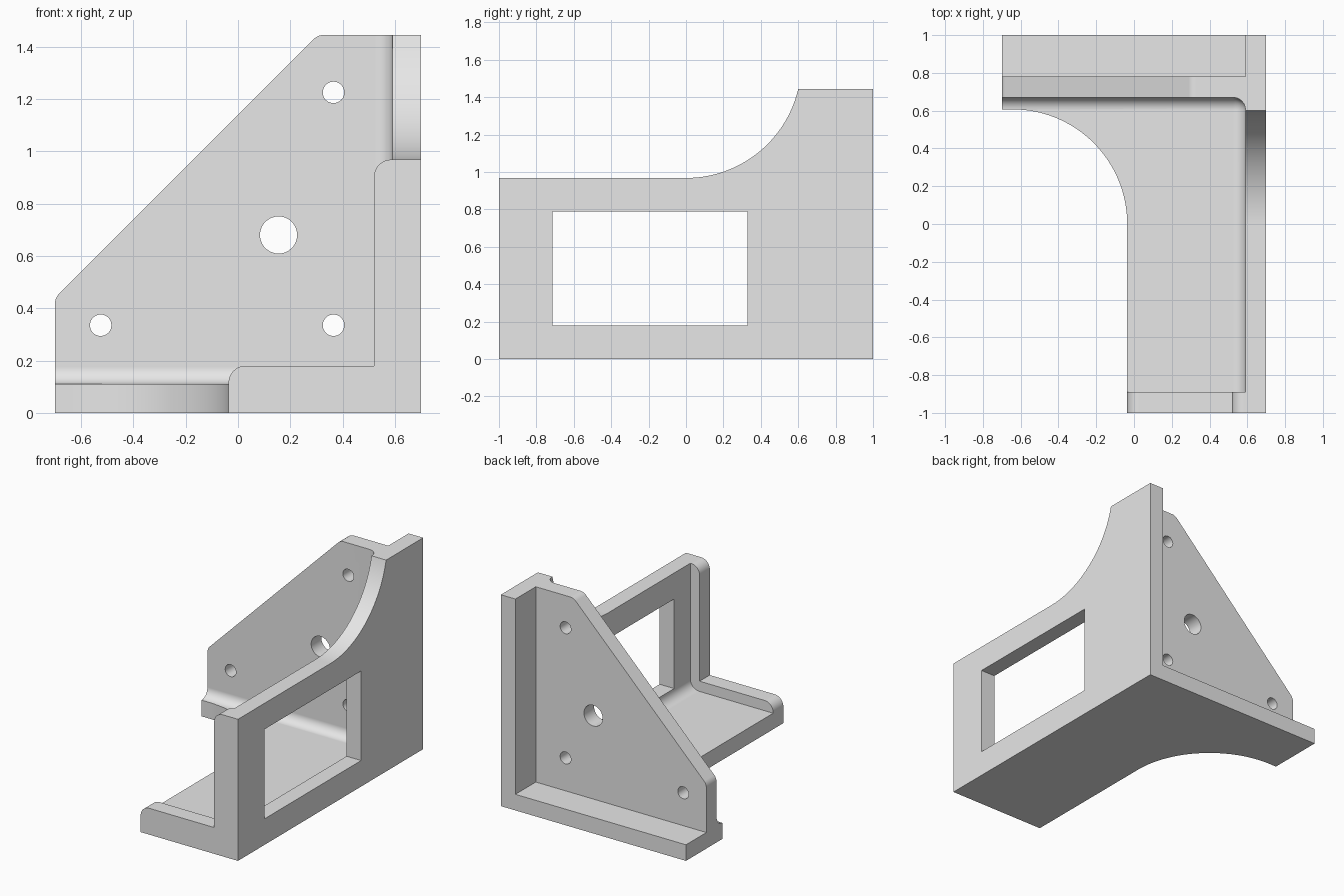
import bpy, bmesh
from math import cos, sin, radians

if "Cube" in bpy.data.objects:
    bpy.data.objects.remove(bpy.data.objects["Cube"], do_unlink=True)

W, D, H = 0.70, 1.0, 1.445      # half width, half depth, height
WALL, FLOOR = 0.59, 0.11        # inner faces of side wall and base
FRONT, BACK = 0.67, 0.78        # faces of the upright plate
LIP = -0.89                     # rear face of the front rib
FAR = 2.0                       # overshoot for cutters


def arc(cx, cy, r, a, b, n):
    """Points on a circular arc from angle a to angle b, in degrees."""
    angles = [radians(a + (b - a) * i / n) for i in range(n + 1)]
    return [(cx + r * cos(t), cy + r * sin(t)) for t in angles]


def rect(x0, x1, y0, y1):
    return [(x0, y0), (x1, y0), (x1, y1), (x0, y1)]


def prism(name, profile, axis, lo, hi):
    """Extrude a 2D profile along an axis between lo and hi."""
    place = {"x": lambda u, v, t: (t, u, v),
             "y": lambda u, v, t: (u, t, v),
             "z": lambda u, v, t: (u, v, t)}[axis]
    bm = bmesh.new()
    face = bm.faces.new([bm.verts.new(place(u, v, lo)) for u, v in profile])
    ext = bmesh.ops.extrude_face_region(bm, geom=[face])
    moved = [g for g in ext["geom"] if isinstance(g, bmesh.types.BMVert)]
    bmesh.ops.translate(bm, verts=moved, vec=place(0, 0, hi - lo))
    bmesh.ops.recalc_face_normals(bm, faces=bm.faces)
    mesh = bpy.data.meshes.new(name)
    bm.to_mesh(mesh)
    bm.free()
    obj = bpy.data.objects.new(name, mesh)
    bpy.context.collection.objects.link(obj)
    return obj


# Solid block that the bracket is cut from
bracket = prism("corner_bracket", rect(-W, W, -D, D), "z", 0, H)

# Front pocket, rounded where base, wall and plate meet
pocket = prism("front_pocket", rect(-FAR, WALL, LIP, FRONT), "z", FLOOR, FAR)
bm = bmesh.new()
bm.from_mesh(pocket.data)
corner = min(bm.verts, key=lambda v: v.co.z - v.co.x - v.co.y)
bmesh.ops.bevel(bm, geom=list(corner.link_edges), offset=0.066, segments=8,
                profile=0.5, affect="EDGES")
bm.to_mesh(pocket.data)
bm.free()

# Open space behind the plate
rear = prism("rear_pocket", rect(-FAR, WALL, BACK, FAR), "z", FLOOR, FAR)

# L-shaped front rib with rounded ends
r = 0.065
rib_top = 0.18
rib = prism("rib_cutter",
            [(-FAR, rib_top - r)] + arc(-0.036 + r, rib_top - r, r, 180, 90, 10)
            + [(0.52, rib_top)] + arc(0.52 + r, 0.968 - r, r, 180, 90, 10)
            + [(0.52 + r, FAR), (-FAR, FAR)], "y", -FAR, LIP + 0.04)

# Curved outline of the base
base = prism("base_outline_cutter",
             [(-0.036, -FAR)] + arc(-0.036 - 0.607, 0, 0.607, 0, 90, 32)
             + [(-FAR, 0.607), (-FAR, -FAR)], "z", -1, FAR)

# Swept upper outline of the side wall
wall = prism("wall_outline_cutter",
             [(-FAR, 0.968)] + arc(0, 0.968 + 0.616, 0.616, -90, 0, 32)
             + [(0.616, FAR), (-FAR, FAR)], "x", -FAR, FAR)

# Sloping edge of the plate with softened corners
slope = prism("slope_cutter",
              [(-FAR, 0.415)] + arc(-W + 0.06, 0.415, 0.06, 180, 135, 6)
              + arc(0.33, H - 0.06, 0.06, 135, 90, 6)
              + [(0.33, FAR), (-FAR, FAR)], "y", -FAR, FAR)

# Window in the side wall
window = prism("window_cutter", rect(-0.715, 0.33, 0.178, 0.79), "x", 0.5, 1)

# Bolt holes and centre hole in the plate
holes = [prism("hole_cutter", arc(x, z, rad, 0, 350, 35), "y", 0.5, 0.9)
         for x, z, rad in [(0.365, 1.225, 0.041), (0.365, 0.335, 0.041),
                           (-0.525, 0.335, 0.041), (0.155, 0.68, 0.071)]]

# Apply all cuts, then remove the cutters
bpy.ops.object.select_all(action="DESELECT")
bpy.context.view_layer.objects.active = bracket
bracket.select_set(True)
for cutter in [pocket, rear, rib, base, wall, slope, window] + holes:
    cutter.hide_render = True
    mod = bracket.modifiers.new("cut", "BOOLEAN")
    mod.operation = "DIFFERENCE"
    mod.solver = "EXACT"
    mod.object = cutter
    bpy.ops.object.modifier_apply(modifier=mod.name)
    bpy.data.objects.remove(cutter, do_unlink=True)

# Plain grey finish
grey = bpy.data.materials.new("light_grey")
grey.use_nodes = True
colour = (0.8, 0.8, 0.8, 1)
grey.diffuse_color = colour
grey.node_tree.nodes["Principled BSDF"].inputs["Base Color"].default_value = colour
bracket.data.materials.clear()
bracket.data.materials.append(grey)

# Smooth fillets and holes, crisp edges, flat large faces
bpy.ops.object.shade_smooth_by_angle(angle=radians(30))
bracket.modifiers.new("flat_faces", "WEIGHTED_NORMAL").keep_sharp = True
